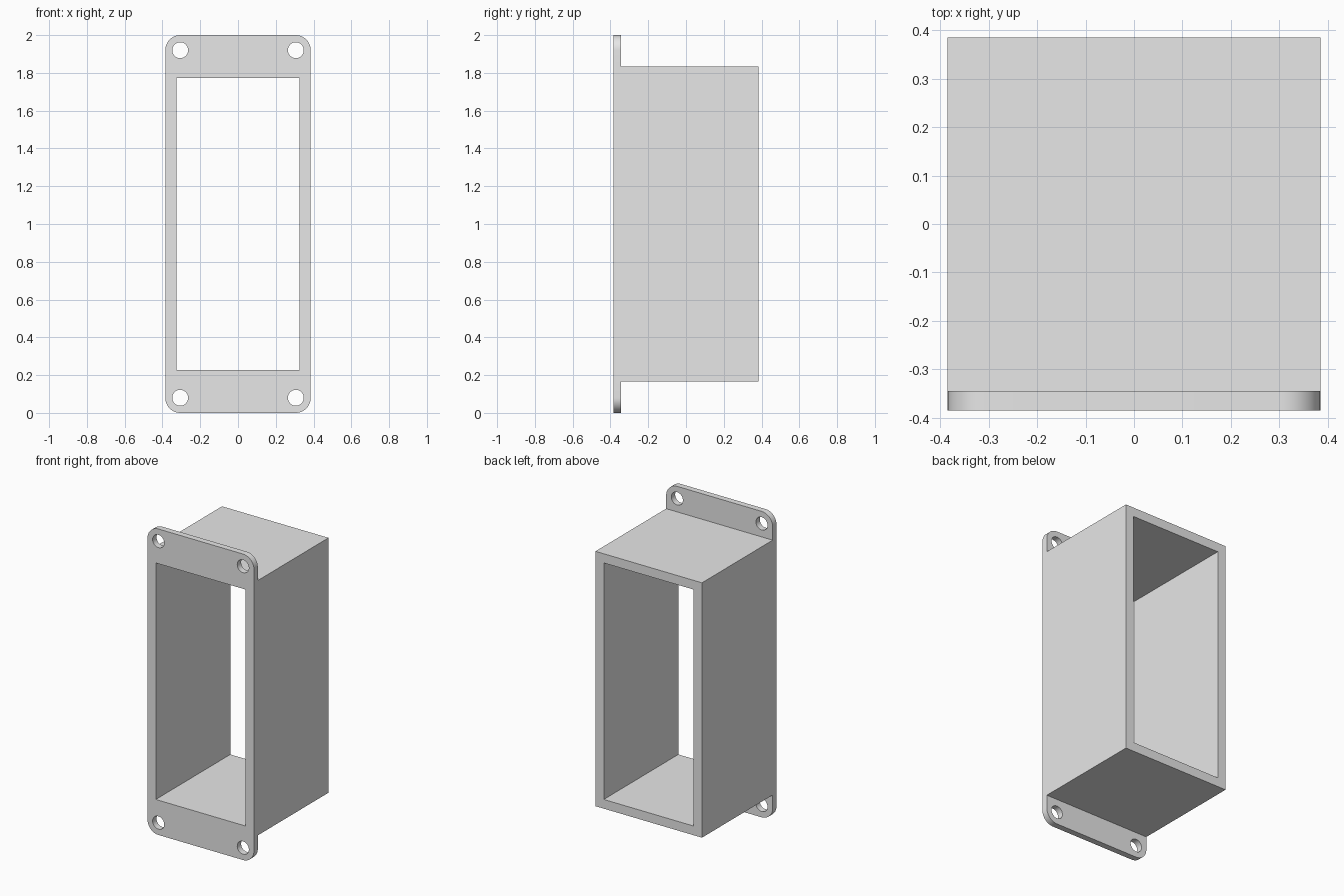
import bpy
import bmesh
import math
from mathutils import Matrix

default = bpy.data.objects.get("Cube")
if default:
    bpy.data.objects.remove(default, do_unlink=True)

HALF = 0.385          # half width and half depth
HEIGHT = 2.0
MID = HEIGHT / 2
PLATE = 0.04          # flange thickness
CORNER = 0.08         # flange corner radius

grey = bpy.data.materials.new("plain grey")
grey.use_nodes = True
grey.diffuse_color = (0.8, 0.8, 0.8, 1)
grey.node_tree.nodes["Principled BSDF"].inputs["Base Color"].default_value = (0.8, 0.8, 0.8, 1)


def make_object(name, bm):
    mesh = bpy.data.meshes.new(name)
    bmesh.ops.recalc_face_normals(bm, faces=bm.faces)
    bm.to_mesh(mesh)
    bm.free()
    mesh.materials.append(grey)
    obj = bpy.data.objects.new(name, mesh)
    bpy.context.collection.objects.link(obj)
    return obj


def block(name, half_x, y0, y1, z0, z1, radius=0):
    """Box centred on x, with optional rounding of the edges along y."""
    bm = bmesh.new()
    size = Matrix.Diagonal((2 * half_x, y1 - y0, z1 - z0, 1))
    place = Matrix.Translation((0, (y0 + y1) / 2, (z0 + z1) / 2))
    bmesh.ops.create_cube(bm, size=1, matrix=place @ size)
    if radius:
        edges = [e for e in bm.edges
                 if abs(e.verts[0].co.y - e.verts[1].co.y) > PLATE / 2]
        bmesh.ops.bevel(bm, geom=edges, offset=radius, segments=12,
                        profile=0.5, affect='EDGES')
    return make_object(name, bm)


def combine(target, tool, operation):
    """Apply a boolean and discard the tool."""
    tool.hide_render = True
    mod = target.modifiers.new(operation.lower(), 'BOOLEAN')
    mod.operation = operation
    mod.solver = 'EXACT'
    mod.object = tool
    bpy.context.view_layer.objects.active = target
    bpy.ops.object.modifier_apply(modifier=mod.name)
    bpy.data.objects.remove(tool, do_unlink=True)


# Mounting flange with rounded corners, joined to the deep housing
housing = block("flanged_housing", HALF, -HALF, -HALF + PLATE, 0, HEIGHT, CORNER)
body = block("housing_body", HALF, -HALF + PLATE / 2, HALF, 0.167, HEIGHT - 0.167)
combine(housing, body, 'UNION')

# Rectangular opening right through the housing
opening = block("opening_cutter", 0.325, -1, 1, 0.227, HEIGHT - 0.227)
combine(housing, opening, 'DIFFERENCE')

# Four screw holes in the flange corners
for sx in (-1, 1):
    for sz in (-1, 1):
        bm = bmesh.new()
        place = Matrix.Translation((sx * 0.306, -HALF, MID + sz * 0.92))
        bmesh.ops.create_cone(bm, cap_ends=True, segments=40, radius1=0.042,
                              radius2=0.042, depth=0.2,
                              matrix=place @ Matrix.Rotation(math.pi / 2, 4, 'X'))
        combine(housing, make_object("screw_hole_cutter", bm), 'DIFFERENCE')

# Smooth the round corners and holes, keep the box edges sharp
bpy.ops.object.select_all(action='DESELECT')
housing.select_set(True)
bpy.context.view_layer.objects.active = housing
bpy.ops.object.shade_smooth_by_angle(angle=math.radians(30))
